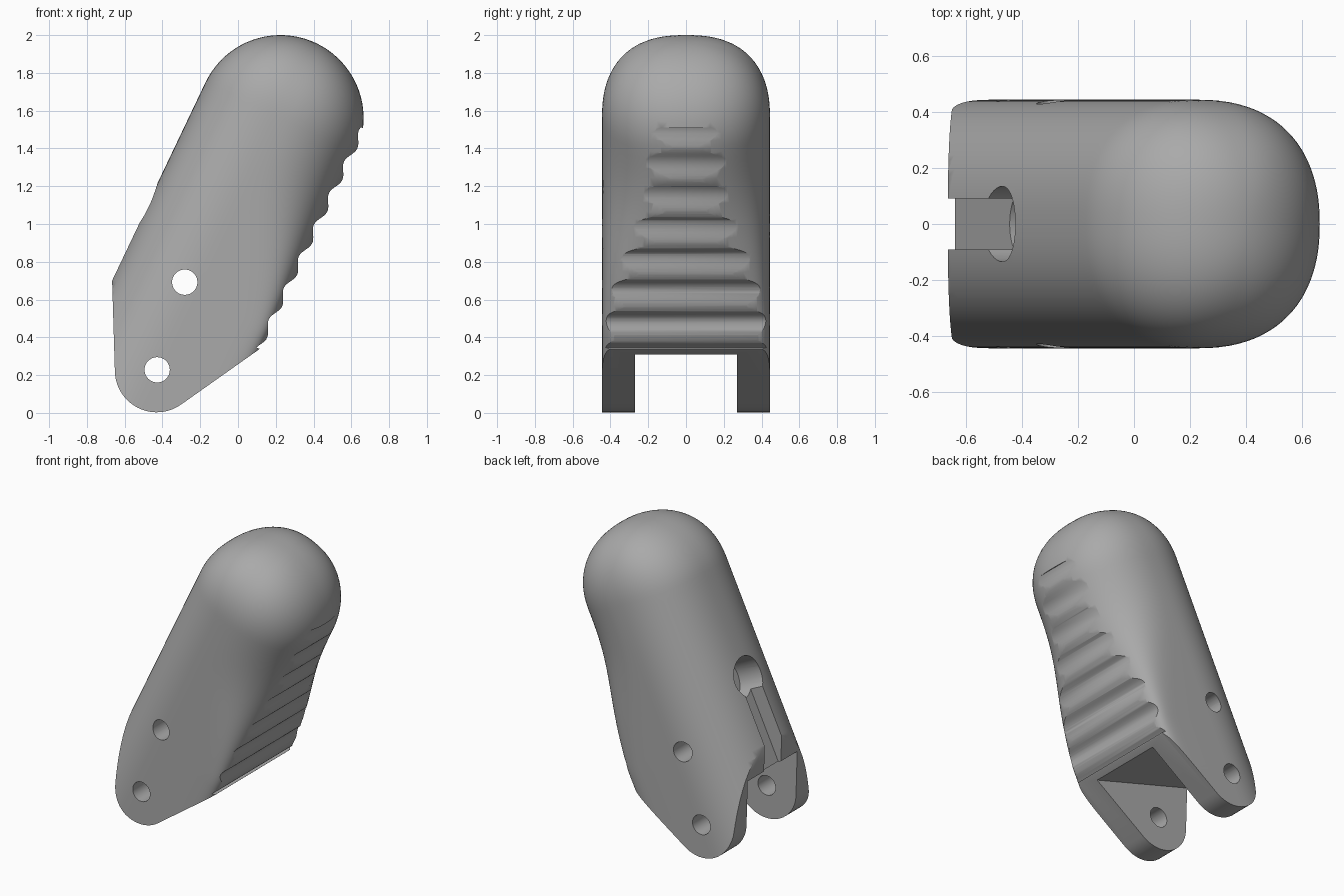
import bpy, bmesh, math
from mathutils import Vector

cube = bpy.data.objects.get("Cube")
if cube:
    bpy.data.objects.remove(cube, do_unlink=True)

# Slanted frame: s runs along the segment, v across it
CX, CZ, R, W = 0.225, 1.56, 0.44, 0.445
U = Vector((0.43, 0.903))
V = Vector((0.903, -0.43))


def slant(s, v):
    p = Vector((CX, CZ)) + U * s + V * v
    return p.x, p.y


def make_object(name, bm):
    bmesh.ops.recalc_face_normals(bm, faces=bm.faces)
    mesh = bpy.data.meshes.new(name)
    bm.to_mesh(mesh)
    bm.free()
    obj = bpy.data.objects.new(name, mesh)
    bpy.context.collection.objects.link(obj)
    return obj


def prism(name, outline, half, y=0.0, bevel=0.0):
    """Extrude an (x, z) outline along y, optionally rounding the rims."""
    bm = bmesh.new()
    front = [bm.verts.new((x, y - half, z)) for x, z in outline]
    back = [bm.verts.new((x, y + half, z)) for x, z in outline]
    caps = [bm.faces.new(front), bm.faces.new(back)]
    for i in range(len(outline)):
        j = (i + 1) % len(outline)
        bm.faces.new((front[i], front[j], back[j], back[i]))
    if bevel:
        rims = [e for cap in caps for e in cap.edges]
        bmesh.ops.bevel(bm, geom=rims, offset=bevel, segments=5,
                        profile=0.5, affect='EDGES')
    return make_object(name, bm)


def circle(x, z, r, start=0, end=360, n=40):
    return [(x + r * math.cos(math.radians(start + (end - start) * i / n)),
             z + r * math.sin(math.radians(start + (end - start) * i / n)))
            for i in range(n if end - start == 360 else n + 1)]


def power(c, n):
    return math.copysign(abs(c) ** (2 / n), c)


# Lofted body: domed tip, softly squared tube, squarer grip side toward the base
N = 96
bm = bmesh.new()
levels = [-1.75 + 0.05 * i for i in range(35)]
levels += [R * math.sin(math.pi / 2 * i / 20) for i in range(20)]
rings = []
for s in levels:
    h = max(s, 0) / R
    rv, ry = R * (1 - h ** 2) ** 0.5, W * (1 - h ** 2.35) ** (1 / 2.35)
    grip = 2.25 + 8 * min(max(-s, 0), 1.05) ** 3
    ring = []
    for k in range(N):
        a = 2 * math.pi * k / N
        n = grip if math.cos(a) > 0 else 2.35
        x, z = slant(s, rv * power(math.cos(a), n))
        ring.append(bm.verts.new((x, ry * power(math.sin(a), n), z)))
    rings.append(ring)
for a, b in zip(rings, rings[1:]):
    for k in range(N):
        j = (k + 1) % N
        bm.faces.new((a[k], a[j], b[j], b[k]))
bm.faces.new(rings[0])
x, z = slant(R, 0)
pole = bm.verts.new((x, 0, z))
for k in range(N):
    bm.faces.new((rings[-1][k], rings[-1][(k + 1) % N], pole))
body = make_object("finger_segment", bm)

# Side outline with the hinge lug, rounded at the rims
outline = [(-0.69, 2.2), (-0.69, 0.76), (-0.667, 0.72)]
outline += circle(-0.43, 0.225, 0.222, 180, 306, 20)
outline += [(0.11, 0.335), (0.14, 0.365), (0.158, 0.41), (0.85, 1.7), (0.85, 2.2)]
side_outline = prism("side_outline", outline, 0.447, bevel=0.04)

# Ridged grip
wave = []
for i in range(105):
    s = -1.15 + 1.29 * i / 104
    wave.append(slant(s, 0.419 + 0.017 * math.cos(2 * math.pi * (s - 0.03) / 0.185)))
grip_cutter = prism("grip_cutter", wave + [slant(0.14, 0.7), slant(-1.15, 0.7)], 0.6)

# Gap between the lugs
gap_cutter = prism("gap_cutter", [(-1, 0.624), (0.4, 0.215), (0.4, -0.3), (-1, -0.3)], 0.27)

# Cord channel down the back, ending in a round pocket
channel_cutter = prism("channel_cutter", [slant(-0.7, -0.334), slant(-1.6, -0.334),
                                          slant(-1.6, -0.7), slant(-0.7, -0.7)], 0.092)


def pocket(name, r, depth):
    bm = bmesh.new()
    ends = []
    for v in (-0.7, depth):
        ring = []
        for px, py in circle(0, 0, r):
            x, z = slant(-0.722 + px, v)
            ring.append(bm.verts.new((x, py, z)))
        ends.append(ring)
        bm.faces.new(ring)
    for i in range(len(ends[0])):
        j = (i + 1) % len(ends[0])
        bm.faces.new((ends[0][i], ends[0][j], ends[1][j], ends[1][i]))
    return make_object(name, bm)


cutters = [grip_cutter, gap_cutter, channel_cutter, pocket("pocket_cutter", 0.135, -0.24)]

# Pin holes
for name, hx, hz in (("upper_pin_cutter", -0.282, 0.692), ("hinge_pin_cutter", -0.428, 0.228)):
    cutters.append(prism(name, circle(hx, hz, 0.067), 0.7))

for obj, op in [(side_outline, 'INTERSECT')] + [(c, 'DIFFERENCE') for c in cutters]:
    mod = body.modifiers.new(obj.name, 'BOOLEAN')
    mod.operation, mod.solver, mod.object = op, 'EXACT', obj
    obj.hide_render = True

# Bake the cuts and drop the cutters
bpy.context.view_layer.update()
mesh = bpy.data.meshes.new_from_object(body.evaluated_get(bpy.context.evaluated_depsgraph_get()))
body.modifiers.clear()
body.data = mesh
for obj in [side_outline] + cutters:
    bpy.data.objects.remove(obj, do_unlink=True)

# Material and shading
grey = bpy.data.materials.new("plain_grey")
grey.use_nodes = True
colour = (0.4, 0.4, 0.4, 1)
grey.diffuse_color = colour
grey.node_tree.nodes["Principled BSDF"].inputs["Base Color"].default_value = colour
mesh.materials.clear()
mesh.materials.append(grey)
for p in mesh.polygons:
    p.material_index = 0
bpy.ops.object.select_all(action='DESELECT')
body.select_set(True)
bpy.context.view_layer.objects.active = body
bpy.ops.object.shade_smooth_by_angle(angle=math.radians(35))
